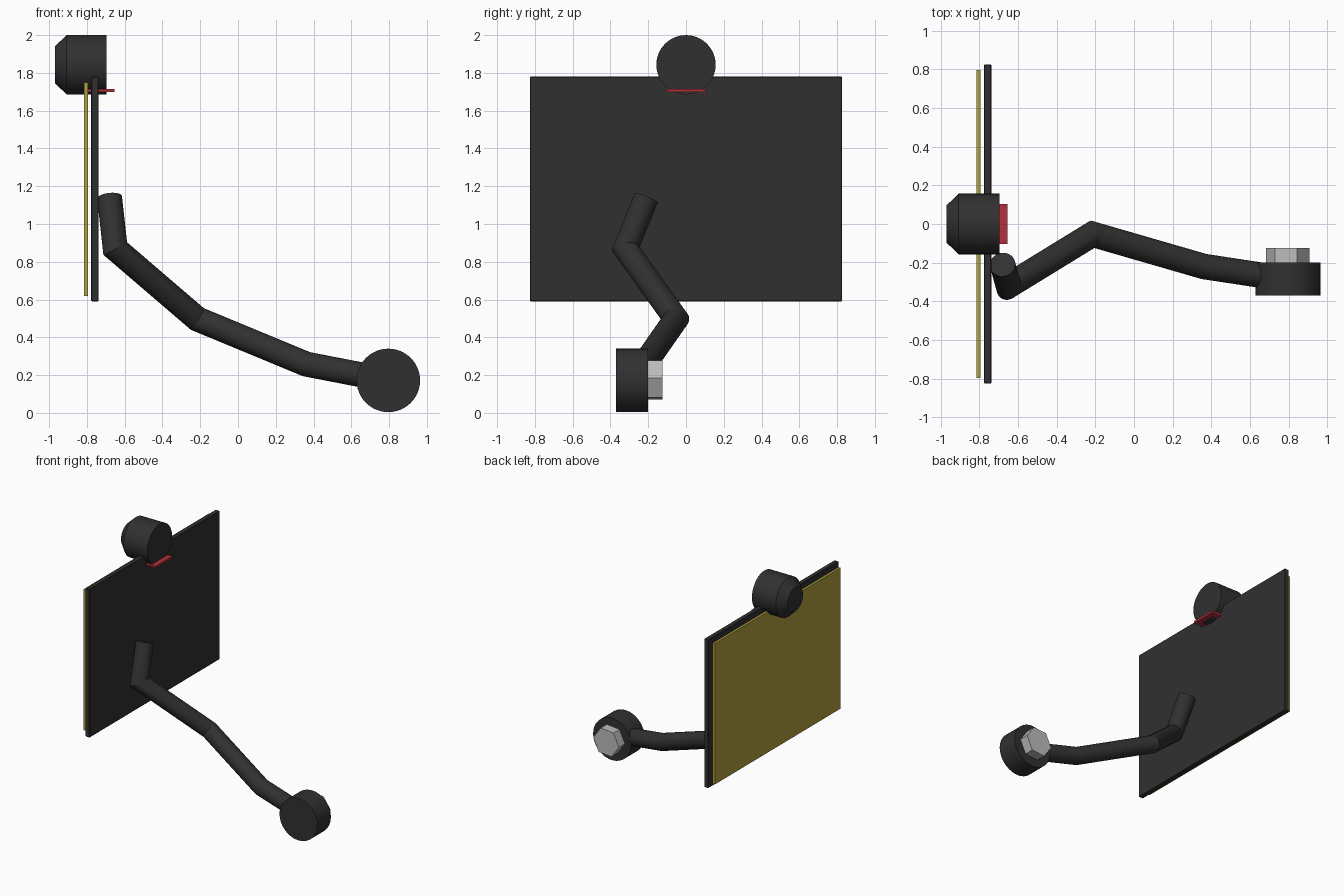
import bpy, bmesh, math
from mathutils import Vector, Matrix

if "Cube" in bpy.data.objects:
    bpy.data.objects.remove(bpy.data.objects["Cube"])


def material(name, rgb):
    m = bpy.data.materials.new(name)
    m.use_nodes = True
    colour = (*rgb, 1)
    m.diffuse_color = colour
    m.node_tree.nodes["Principled BSDF"].inputs["Base Color"].default_value = colour
    return m


dark = material("charcoal", (0.03, 0.03, 0.03))
yellow = material("mustard_yellow", (0.43, 0.35, 0.05))
red = material("red", (0.45, 0.03, 0.045))
steel = material("light_grey", (0.5, 0.5, 0.5))


def add_object(name, bm, mat, smooth=False):
    bmesh.ops.recalc_face_normals(bm, faces=bm.faces)
    mesh = bpy.data.meshes.new(name)
    bm.to_mesh(mesh)
    bm.free()
    mesh.materials.append(mat)
    ob = bpy.data.objects.new(name, mesh)
    bpy.context.collection.objects.link(ob)
    if smooth:
        bpy.ops.object.select_all(action="DESELECT")
        ob.select_set(True)
        bpy.context.view_layer.objects.active = ob
        bpy.ops.object.shade_smooth_by_angle(angle=math.radians(18))
    return ob


def box(name, low, high, mat, bevel=0.0):
    low, high = Vector(low), Vector(high)
    bm = bmesh.new()
    bmesh.ops.create_cube(bm, size=1, matrix=Matrix.Translation((low + high) / 2)
                          @ Matrix.Diagonal((*(high - low), 1)))
    if bevel:
        bmesh.ops.bevel(bm, geom=bm.edges[:], offset=bevel, segments=1, affect="EDGES")
    return add_object(name, bm, mat)


def loft(bm, rings):
    """Skin a list of vertex rings and cap both ends."""
    n = len(rings[0])
    for a, b in zip(rings, rings[1:]):
        for i in range(n):
            j = (i + 1) % n
            bm.faces.new((a[i], a[j], b[j], b[i]))
    bm.faces.new(rings[0])
    bm.faces.new(rings[-1])


def turned(name, axis, centre, profile, sides, mat, turn=0.0, smooth=True):
    """Solid of revolution; profile holds (position along axis, radius)."""
    u = Vector((0, 1, 0)) if axis == "X" else Vector((1, 0, 0))
    d = Vector((1, 0, 0)) if axis == "X" else Vector((0, 1, 0))
    w = Vector((0, 0, 1))
    angles = [turn + math.tau * i / sides for i in range(sides)]
    bm = bmesh.new()
    loft(bm, [[bm.verts.new(Vector(centre) + d * p + r * (u * math.cos(a) + w * math.sin(a)))
               for a in angles] for p, r in profile])
    return add_object(name, bm, mat, smooth)


def mitred_tube(name, points, radius, sides, mat):
    """Round tube of constant thickness with mitred corners."""
    pts = [Vector(p) for p in points]
    dirs = [(b - a).normalized() for a, b in zip(pts, pts[1:])]
    u = dirs[0].orthogonal().normalized()
    w = dirs[0].cross(u)
    ring = [pts[0] + radius * (u * math.cos(math.tau * i / sides)
                               + w * math.sin(math.tau * i / sides)) for i in range(sides)]
    bm = bmesh.new()
    rings = [[bm.verts.new(c) for c in ring]]
    for k, d in enumerate(dirs):
        normal = d + dirs[k + 1] if k + 1 < len(dirs) else d
        ring = [c + d * ((pts[k + 1] - c).dot(normal) / d.dot(normal)) for c in ring]
        rings.append([bm.verts.new(c) for c in ring])
    loft(bm, rings)
    return add_object(name, bm, mat, True)


# Panel with its coloured face sheet
box("back_panel", (-0.777, -0.826, 0.59), (-0.738, 0.826, 1.78), dark, 0.004)
box("face_sheet", (-0.814, -0.796, 0.62), (-0.794, 0.796, 1.75), yellow)

# Chamfered round housing on the top edge, with its clip
turned("top_housing", "X", (0, 0, 1.843),
       [(-0.97, 0.097), (-0.907, 0.157), (-0.695, 0.157)], 48, dark)
box("red_clip", (-0.8, -0.104, 1.698), (-0.655, 0.104, 1.715), red)

# Bent support arm
mitred_tube("support_arm",
            [(-0.68, -0.21, 1.14), (-0.65, -0.32, 0.87), (-0.215, -0.053, 0.497),
             (0.362, -0.22, 0.258), (0.79, -0.285, 0.175)], 0.066, 32, dark)

# Pivot disc and hexagonal nut
turned("pivot_disc", "Y", (0.796, 0, 0.172), [(-0.37, 0.168), (-0.2, 0.168)], 48, dark)
turned("hex_nut", "Y", (0.796, 0, 0.175), [(-0.21, 0.114), (-0.124, 0.114)], 6, steel,
       math.radians(5), False)
